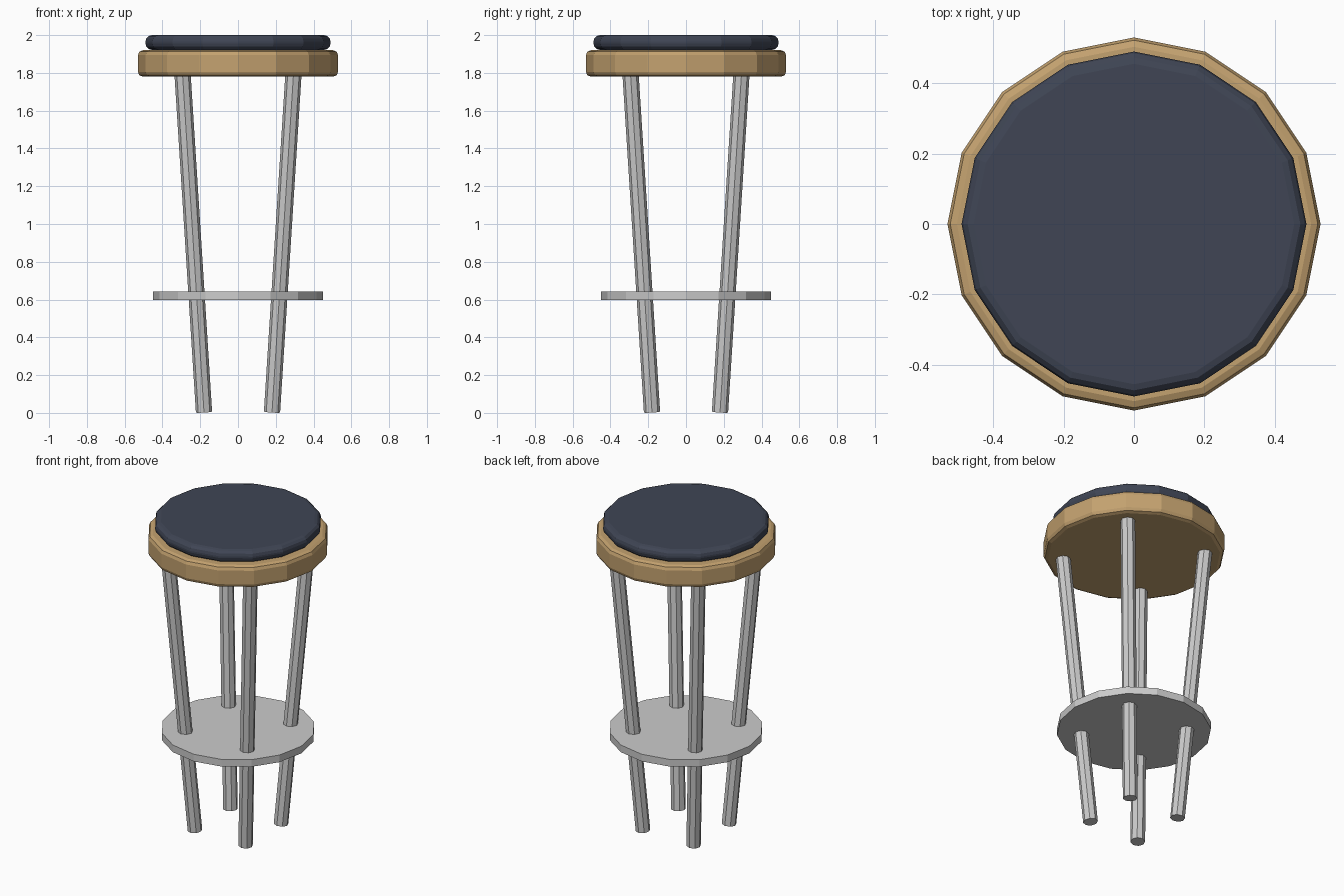
import bpy
from math import radians
from mathutils import Vector

if "Cube" in bpy.data.objects:
    bpy.data.objects.remove(bpy.data.objects["Cube"])


def material(name, color):
    m = bpy.data.materials.new(name)
    m.diffuse_color = (*color, 1)
    m.use_nodes = True
    m.node_tree.nodes["Principled BSDF"].inputs["Base Color"].default_value = m.diffuse_color
    return m


def disc(name, radius, z0, z1, bevel=0, segments=2, mat=None):
    bpy.ops.mesh.primitive_cylinder_add(vertices=16, radius=radius, depth=z1 - z0,
                                        location=(0, 0, (z0 + z1) / 2),
                                        rotation=(0, 0, radians(22.5)))
    ob = bpy.context.object
    ob.name = name
    if mat:
        ob.data.materials.append(mat)
    if bevel:
        mod = ob.modifiers.new("rounded_rim", 'BEVEL')
        mod.width = bevel
        mod.segments = segments
        mod.limit_method = 'ANGLE'
        mod.angle_limit = radians(40)
    return ob


def leg(name, bottom, top, radius=0.043):
    a, b = Vector(bottom), Vector(top)
    bpy.ops.mesh.primitive_cylinder_add(vertices=8, radius=radius, depth=(b - a).length,
                                        location=(a + b) / 2)
    ob = bpy.context.object
    ob.name = name
    ob.rotation_euler = (b - a).to_track_quat('Z', 'Y').to_euler()


wood = material("wood", (0.55, 0.36, 0.16))
fabric = material("dark_fabric", (0.05, 0.06, 0.09))

# Seat board, cushion and foot plate
disc("seat_board", 0.53, 1.78, 1.92, 0.026, 2, wood)
disc("seat_cushion", 0.49, 1.922, 2.0, 0.034, 3, fabric)
disc("foot_plate", 0.45, 0.597, 0.643)

# Four legs spreading towards the seat
for sx, side in ((-1, "left"), (1, "right")):
    for sy, end in ((-1, "front"), (1, "back")):
        leg(f"{end}_{side}_leg", (sx * 0.18, sy * 0.18, 0.004),
            (sx * 0.294, sy * 0.294, 1.80))
